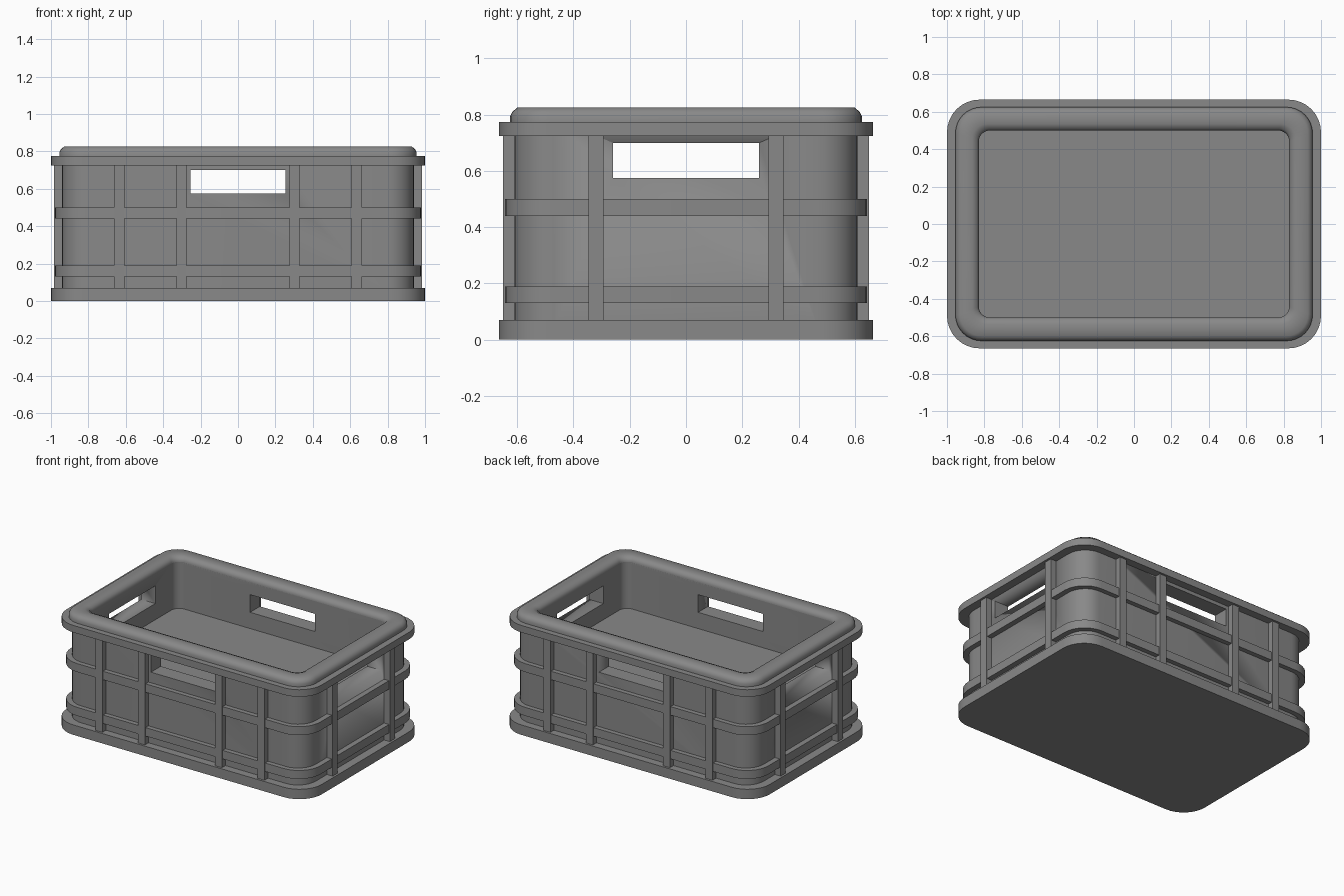
import bpy
import bmesh
import math
from mathutils import Vector

if "Cube" in bpy.data.objects:
    bpy.data.objects.remove(bpy.data.objects["Cube"])

# One plain grey plastic
grey = bpy.data.materials.new("grey_plastic")
grey.use_nodes = True
COLOUR = (0.25, 0.25, 0.25, 1)
grey.diffuse_color = COLOUR
grey.node_tree.nodes["Principled BSDF"].inputs["Base Color"].default_value = COLOUR


def rounded_rect(hx, hy, r, z, steps=8):
    """Points of a rounded rectangle, counterclockwise from above."""
    pts = []
    for quarter, (sx, sy) in enumerate([(1, 1), (-1, 1), (-1, -1), (1, -1)]):
        for i in range(steps + 1):
            a = (quarter + i / steps) * math.pi / 2
            pts.append(Vector((sx * (hx - r) + r * math.cos(a),
                               sy * (hy - r) + r * math.sin(a), z)))
    return pts


def finish(name, bm, angle):
    bmesh.ops.recalc_face_normals(bm, faces=bm.faces)
    mesh = bpy.data.meshes.new(name)
    bm.to_mesh(mesh)
    bm.free()
    obj = bpy.data.objects.new(name, mesh)
    bpy.context.collection.objects.link(obj)
    mesh.materials.append(grey)
    bpy.ops.object.select_all(action="DESELECT")
    obj.select_set(True)
    bpy.context.view_layer.objects.active = obj
    bpy.ops.object.shade_smooth_by_angle(angle=math.radians(angle))
    return obj


def loft(name, rings, closed=False, angle=50):
    """Skin rings of (half x, half y, radius, z); closed joins last to first."""
    bm = bmesh.new()
    loops = [[bm.verts.new(p) for p in rounded_rect(*ring)] for ring in rings]
    pairs = list(zip(loops, loops[1:]))
    if closed:
        pairs.append((loops[-1], loops[0]))
    else:
        bm.faces.new(loops[0])
        bm.faces.new(loops[-1])
    for a, b in pairs:
        for i in range(len(a)):
            j = (i + 1) % len(a)
            bm.faces.new((a[i], a[j], b[j], b[i]))
    return finish(name, bm, angle)


def box(name, centre, size):
    bm = bmesh.new()
    bmesh.ops.create_cube(bm, size=1)
    for v in bm.verts:
        v.co = Vector(c + s * k for c, s, k in zip(centre, size, v.co))
    return finish(name, bm, 30)


def band(name, hx, hy, r, z0, z1, depth):
    """Rectangular hoop around the crate, reaching inward by depth."""
    inner = (hx - depth, hy - depth, r - depth)
    return loft(name, [(hx, hy, r, z0), (hx, hy, r, z1),
                       (*inner, z1), (*inner, z0)], closed=True)


# Walls with the raised floor inside
BODY = (0.94, 0.61, 0.14)
INNER = (0.83, 0.50, 0.06)
body = loft("crate_body", [(*BODY, 0.04), (*BODY, 0.79), (*INNER, 0.79), (*INNER, 0.46)])

# Handle openings through opposite walls
for name, size in (("long_side_cutter", (0.51, 2, 0.125)),
                   ("short_side_cutter", (3, 0.52, 0.125))):
    cutter = box(name, (0, 0, 0.6375), size)
    cutter.hide_render = True
    cutter.hide_viewport = True
    cut = body.modifiers.new(name, "BOOLEAN")
    cut.operation = "DIFFERENCE"
    cut.solver = "EXACT"
    cut.object = cutter

# Base plate, rim flange and domed lip
loft("base_plate", [(1, 0.665, 0.175, 0), (1, 0.665, 0.175, 0.07)])
band("rim_flange", 1, 0.665, 0.175, 0.725, 0.775, 0.1)
loft("rim_lip", [(0.955, 0.625, 0.14, 0.77), (0.955, 0.625, 0.14, 0.795),
                 (0.947, 0.617, 0.132, 0.811), (0.93, 0.60, 0.12, 0.825),
                 (0.865, 0.535, 0.08, 0.825), (0.84, 0.51, 0.065, 0.815),
                 (*INNER, 0.795), (*INNER, 0.77)], closed=True)

# Hoops around the walls
for name, z in (("lower_hoop", 0.16), ("upper_hoop", 0.47)):
    band(name, 0.978, 0.643, 0.17, z - 0.03, z + 0.03, 0.06)

# Upright ribs on all four walls
Z, H, W = 0.3975, 0.665, 0.055
for side, s in (("front", -1), ("back", 1)):
    for i, x in enumerate((-0.635, -0.302, 0.302, 0.635)):
        box(f"{side}_rib_{i + 1}", (x, s * 0.62, Z), (W, 0.06, H))
for side, s in (("right", -1), ("left", 1)):
    for i, y in enumerate((-0.32, 0.32)):
        box(f"{side}_rib_{i + 1}", (s * 0.955, y, Z), (0.06, W, H))
